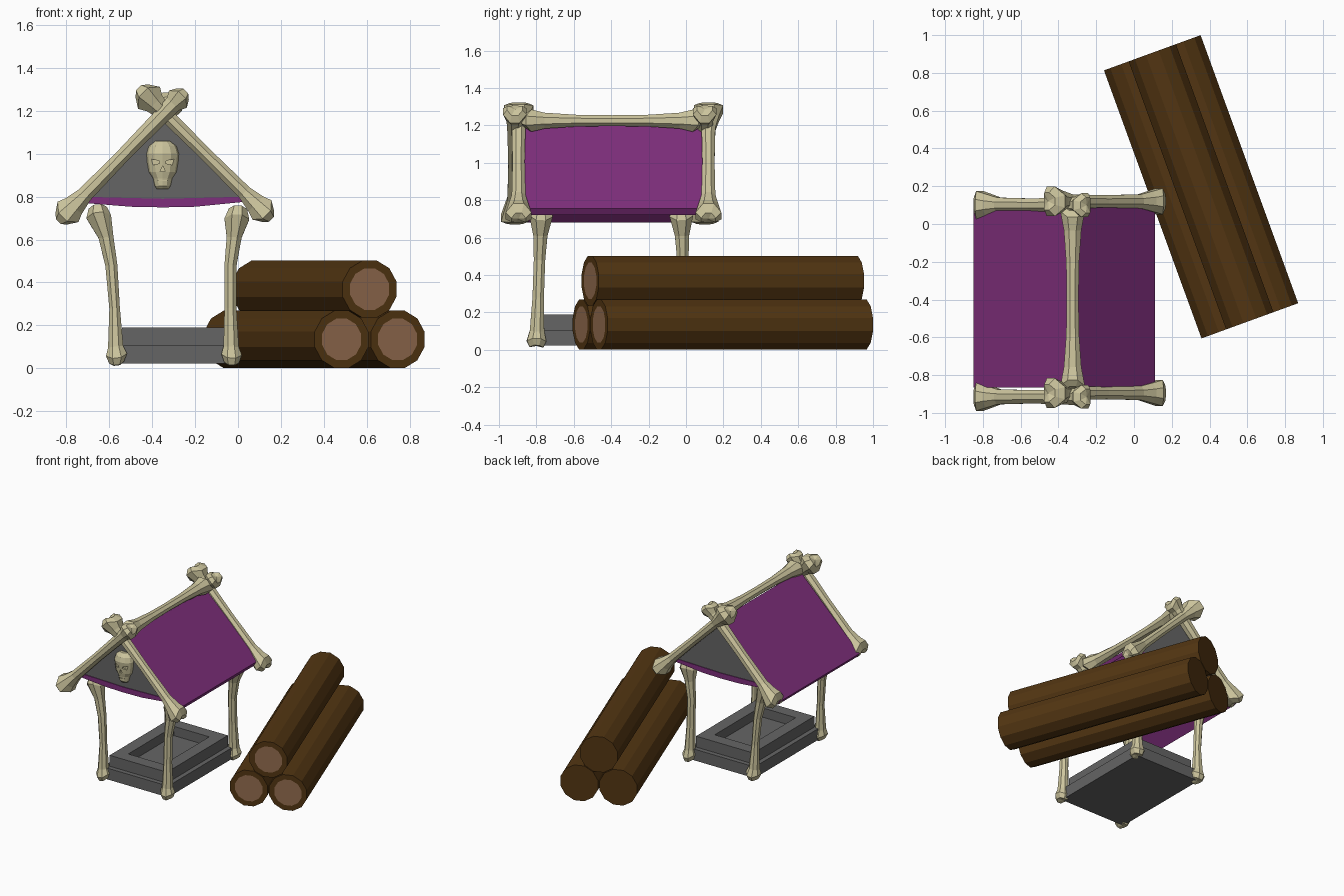
import bpy, bmesh, math
from mathutils import Vector, Matrix

if "Cube" in bpy.data.objects:
    bpy.data.objects.remove(bpy.data.objects["Cube"])


def material(name, rgb):
    m = bpy.data.materials.new(name)
    m.diffuse_color = (*rgb, 1)
    m.use_nodes = True
    m.node_tree.nodes["Principled BSDF"].inputs["Base Color"].default_value = m.diffuse_color
    return m


BONE = material("bone", (0.61, 0.56, 0.34))
PURPLE = material("purple cloth", (0.21, 0.028, 0.20))
STONE = material("grey stone", (0.13, 0.13, 0.13))
BARK = material("brown bark", (0.085, 0.036, 0.006))
WOOD = material("cut wood", (0.28, 0.145, 0.075))


def finish(bm, name, *mats):
    bmesh.ops.recalc_face_normals(bm, faces=bm.faces)
    me = bpy.data.meshes.new(name)
    bm.to_mesh(me)
    bm.free()
    for m in mats:
        me.materials.append(m)
    ob = bpy.data.objects.new(name, me)
    bpy.context.collection.objects.link(ob)
    return ob


def bone(name, stations, sides=8, lobe=0.3):
    """Faceted bone: stations are (x, y, z, radius); the ends are two-lobed."""
    bm = bmesh.new()
    pts = [Vector(s[:3]) for s in stations]
    axis = (pts[-1] - pts[0]).normalized()
    ref = Vector((0, 1, 0)) if abs(axis.y) < 0.8 else Vector((1, 0, 0))
    u = (ref - axis * ref.dot(axis)).normalized()
    v = axis.cross(u)
    n = len(pts)
    rings = []
    for i, (p, s) in enumerate(zip(pts, stations)):
        end = -1 if i < 2 else (1 if i > n - 3 else 0)
        ring = []
        for k in range(sides):
            a = 2 * math.pi * (k + 0.5) / sides
            off = axis * end * lobe * s[3] * math.cos(2 * a)
            ring.append(bm.verts.new(p + (u * math.cos(a) + v * math.sin(a) * 0.92) * s[3] + off))
        rings.append(ring)
    for a, b in zip(rings, rings[1:]):
        for k in range(sides):
            j = (k + 1) % sides
            bm.faces.new((a[k], a[j], b[j], b[k]))
    for ring, p in ((rings[0], pts[0]), (rings[-1], pts[-1])):
        c = bm.verts.new(p)
        for k in range(sides):
            bm.faces.new((ring[k], ring[(k + 1) % sides], c))
    return finish(bm, name, BONE)


def straight_bone(name, a, b, profile):
    a, b = Vector(a), Vector(b)
    return bone(name, [(*a.lerp(b, t), r) for t, r in profile])


def prism(name, outline, y0, y1, mat):
    """Extrude an x-z outline along y."""
    bm = bmesh.new()
    f = bm.faces.new([bm.verts.new((x, y0, z)) for x, z in outline])
    g = bmesh.ops.extrude_face_region(bm, geom=[f])["geom"]
    bmesh.ops.translate(bm, vec=(0, y1 - y0, 0), verts=[e for e in g if isinstance(e, bmesh.types.BMVert)])
    return finish(bm, name, mat)


def box(name, lo, hi, mat):
    return prism(name, [(lo[0], lo[2]), (hi[0], lo[2]), (hi[0], hi[2]), (lo[0], hi[2])], lo[1], hi[1], mat)


# curved legs, mirrored front to back
LEFT = [(-0.565, 0.02, 0.04), (-0.565, 0.055, 0.058), (-0.57, 0.10, 0.042), (-0.575, 0.28, 0.029),
        (-0.59, 0.48, 0.033), (-0.615, 0.61, 0.041), (-0.65, 0.715, 0.068), (-0.655, 0.755, 0.05)]
RIGHT = [(-0.03, 0.02, 0.04), (-0.03, 0.055, 0.056), (-0.032, 0.10, 0.042), (-0.035, 0.28, 0.033),
         (-0.035, 0.48, 0.033), (-0.018, 0.61, 0.041), (-0.005, 0.705, 0.068), (0.0, 0.75, 0.05)]
for side, prof in (("left", LEFT), ("right", RIGHT)):
    for end, base, lean in (("front", -0.80, 1), ("back", 0.0, -1)):
        bone(f"{end}_{side}_leg", [(x, base + lean * 0.035 * z, z, r) for x, z, r in prof], 8, 0.2)

# crossed rafters on both gables
LOW = [(0, 0.045), (0.045, 0.08), (0.11, 0.062), (0.2, 0.043), (0.5, 0.038), (0.8, 0.043)]
for end, y in (("front", -0.905), ("back", 0.11)):
    straight_bone(f"{end}_left_rafter", (-0.83, y - 0.01, 0.69), (-0.25, y - 0.01, 1.285),
                  LOW + [(0.91, 0.048), (0.965, 0.068), (1, 0.045)])
    straight_bone(f"{end}_right_rafter", (0.15, y + 0.01, 0.70), (-0.455, y + 0.01, 1.30),
                  [(t, r * 0.93) for t, r in LOW] + [(0.89, 0.06), (0.955, 0.085), (1, 0.05)])

# ridge bone
straight_bone("ridge_bone", (-0.325, -0.87, 1.225), (-0.325, 0.08, 1.225),
              [(0, 0.045), (0.03, 0.07), (0.12, 0.05), (0.3, 0.037), (0.5, 0.034), (0.7, 0.037),
               (0.88, 0.05), (0.97, 0.07), (1, 0.045)])

# cloth roof slopes, curved cloth ceiling, stone gables
prism("left_roof_slope", [(-0.35, 1.20), (-0.85, 0.71), (-0.83, 0.68), (-0.35, 1.155)], -0.865, 0.09, PURPLE)
prism("right_roof_slope", [(-0.35, 1.20), (0.11, 0.755), (0.09, 0.72), (-0.35, 1.155)], -0.865, 0.09, PURPLE)
prism("cloth_ceiling", [(-0.74, 0.80), (-0.71, 0.77), (-0.5, 0.753), (-0.35, 0.75), (-0.2, 0.753), (0.02, 0.775),
                        (0.04, 0.80), (-0.15, 0.795), (-0.35, 0.79), (-0.55, 0.795)], -0.86, 0.085, PURPLE)
GABLE = [(-0.72, 0.795), (-0.35, 0.785), (0.03, 0.795), (-0.35, 1.165)]
prism("front_gable", GABLE, -0.855, -0.82, STONE)
prism("back_gable", GABLE, 0.045, 0.08, STONE)

# skull ornament: stacked rings, widest at the brow, narrow at the jaw
bm = bmesh.new()
rings = []
for z, w, d in ((0.835, 0.028, 0.028), (0.85, 0.038, 0.042), (0.885, 0.046, 0.045), (0.915, 0.066, 0.052),
                (0.96, 0.074, 0.058), (1.0, 0.077, 0.064), (1.035, 0.066, 0.054), (1.06, 0.034, 0.03)):
    rings.append([bm.verts.new((-0.351 + w * math.cos(math.pi * k / 6), -0.85 - d * math.sin(math.pi * k / 6), z))
                  for k in range(7)])
for a, b in zip(rings, rings[1:]):
    for k in range(7):
        j = (k + 1) % 7
        bm.faces.new((a[k], a[j], b[j], b[k]))
bm.faces.new(rings[0])
bm.faces.new(rings[-1])
skull = finish(bm, "skull_ornament", BONE)

# eye sockets, nose and mouth cut into the skull
cuts = [[(-0.351 + s * x, z) for x, z in ((0.014, 0.955), (0.045, 0.947), (0.053, 0.975), (0.016, 0.967))]
        for s in (-1, 1)]
cuts.append([(-0.363, 0.918), (-0.339, 0.918), (-0.351, 0.943)])
cuts.append([(-0.38, 0.872), (-0.322, 0.872), (-0.322, 0.877), (-0.38, 0.877)])
for i, c in enumerate(cuts):
    cutter = prism(f"skull_cutter_{i}", c, -0.95, -0.888, BONE)
    cutter.hide_render = True
    cutter.hide_set(True)
    mod = skull.modifiers.new("socket", "BOOLEAN")
    mod.operation, mod.object, mod.solver = "DIFFERENCE", cutter, "EXACT"

# stepped stone plinth with a recessed trough
box("plinth_base", (-0.575, -0.80, 0.022), (-0.025, 0.0, 0.107), STONE)
bm = bmesh.new()
bmesh.ops.create_cube(bm, size=1, matrix=Matrix.Translation((-0.3, -0.4, 0.147)) @ Matrix.Diagonal((0.48, 0.73, 0.085, 1)))
top = max(bm.faces, key=lambda f: f.calc_center_median().z)
bmesh.ops.inset_region(bm, faces=[top], thickness=0.13)
g = bmesh.ops.extrude_face_region(bm, geom=[top])["geom"]
bmesh.ops.delete(bm, geom=[top], context="FACES_ONLY") if top.is_valid else None
bmesh.ops.translate(bm, vec=(0, 0, -0.07), verts=[e for e in g if isinstance(e, bmesh.types.BMVert)])
finish(bm, "plinth_top", STONE)

# stack of three logs, turned 20 degrees, cut wood on the front ends
turn = Matrix.Translation((0.355, 0.197, 0)) @ Matrix.Rotation(math.radians(20), 4, "Z")
for name, x, z in (("left_log", -0.139, 0.135), ("right_log", 0.139, 0.135), ("top_log", 0.0, 0.369)):
    bm = bmesh.new()
    place = turn @ Matrix.Translation((x, 0, z)) @ Matrix.Rotation(math.pi / 2, 4, "X") @ Matrix.Rotation(math.pi / 12, 4, "Z")
    bmesh.ops.create_cone(bm, cap_ends=True, segments=12, radius1=0.138, radius2=0.138, depth=1.51, matrix=place)
    front = min((f for f in bm.faces if len(f.verts) == 12), key=lambda f: f.calc_center_median().y)
    bmesh.ops.inset_region(bm, faces=[front], thickness=0.038)
    front.material_index = 1
    finish(bm, name, BARK, WOOD)
